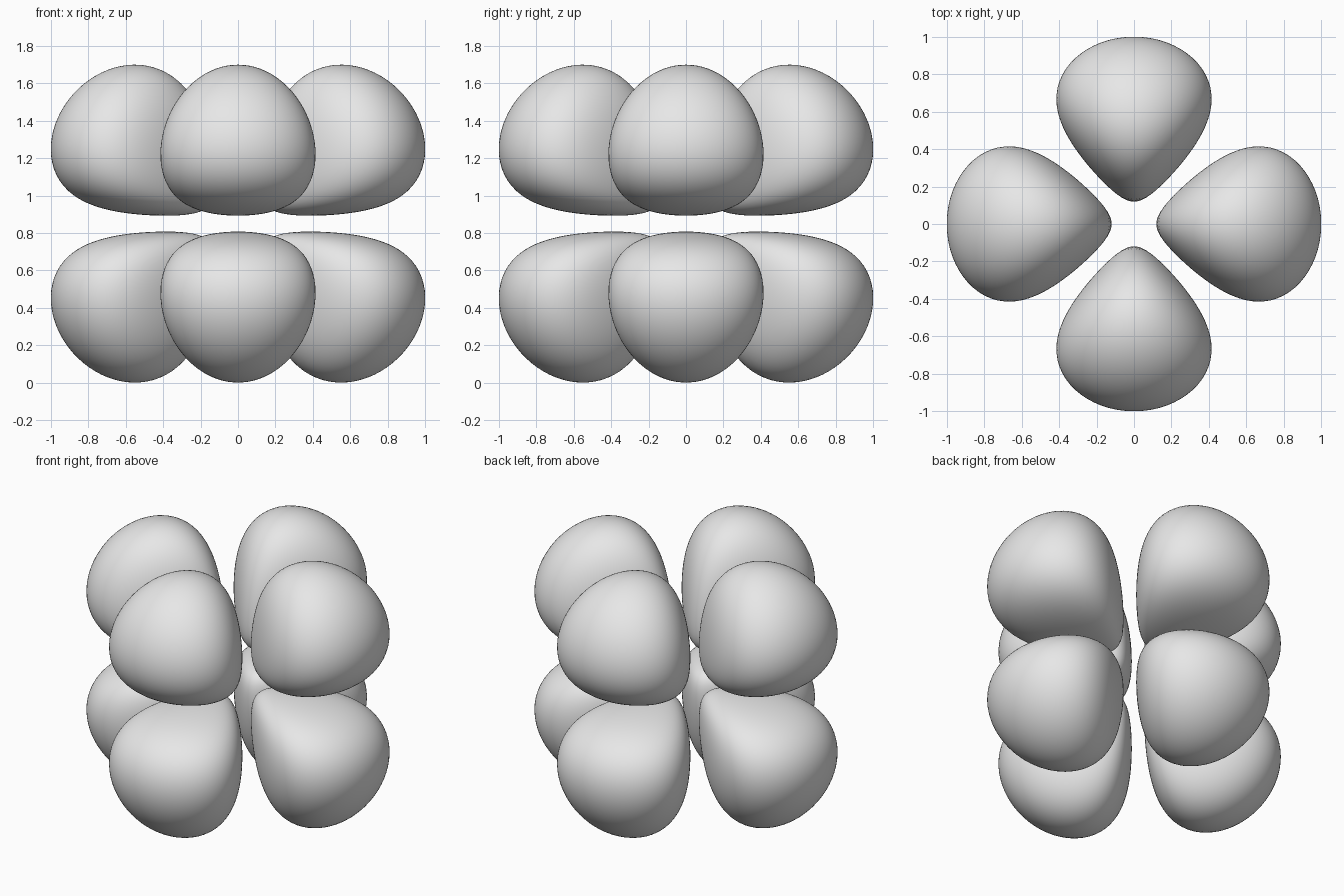
import bpy, bmesh, math
from mathutils import Vector

if "Cube" in bpy.data.objects:
    bpy.data.objects.remove(bpy.data.objects["Cube"], do_unlink=True)

MID_HEIGHT = 0.85
LEVEL = -6.91
CORE = Vector((0.5, 0, 0.36))

# Plain grey material
grey = bpy.data.materials.new("light grey")
grey.use_nodes = True
colour = (0.8, 0.8, 0.8, 1)
grey.diffuse_color = colour
grey.node_tree.nodes["Principled BSDF"].inputs["Base Color"].default_value = colour


def inside(p):
    """True within the rounded lobe that points out along +x and up."""
    wedge = p.x * p.x - p.y * p.y
    if p.z <= 0 or p.x <= 0 or wedge <= 0:
        return False
    r = p.length
    return math.log(p.z * wedge) - 4.3 * r - 1.17 * r * r > LEVEL


def project(direction):
    """Walk from the lobe's core out to its skin."""
    near, far = 0.0, 1.5
    for _ in range(22):
        middle = (near + far) / 2
        if inside(CORE + direction * middle):
            near = middle
        else:
            far = middle
    return CORE + direction * near


# One lobe, shaped from a sphere stretched along its long diagonal
bm = bmesh.new()
bmesh.ops.create_icosphere(bm, subdivisions=5, radius=1)
for v in bm.verts:
    v.co = project(v.co.normalized())
lobe_mesh = bpy.data.meshes.new("lobe")
bm.to_mesh(lobe_mesh)
bm.free()
lobe_mesh.materials.append(grey)
lobe_mesh.shade_smooth()

# Four lobes above and four turned over below
for level, flip in (("upper", 0), ("lower", math.pi)):
    for i, side in enumerate(("left", "back", "right", "front")):
        lobe = bpy.data.objects.new(f"{level}_{side}_lobe", lobe_mesh)
        lobe.location.z = MID_HEIGHT
        lobe.rotation_euler = (flip, 0, i * math.pi / 2)
        bpy.context.collection.objects.link(lobe)
